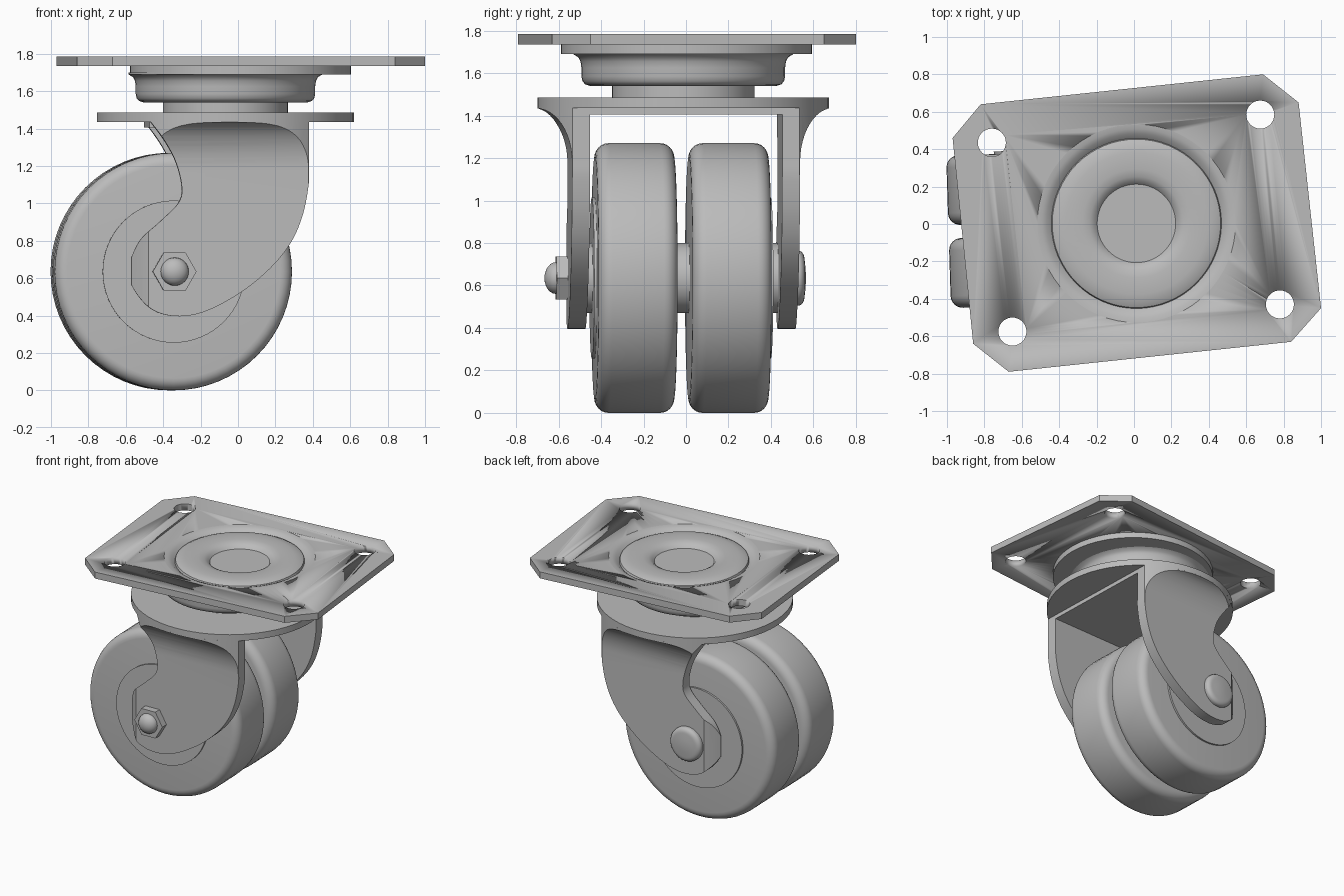
import bpy, bmesh, math
from mathutils import Matrix, Vector

if "Cube" in bpy.data.objects:
    bpy.data.objects.remove(bpy.data.objects["Cube"])

STEEL = (0.5, 0.5, 0.5, 1)
mat = bpy.data.materials.new("grey")
mat.use_nodes = True
mat.diffuse_color = STEEL
mat.node_tree.nodes["Principled BSDF"].inputs["Base Color"].default_value = STEEL

# The swivelling lower half is turned slightly about its pivot
FORK = Matrix.Translation((-0.067, -0.013, 0)) @ Matrix.Rotation(math.radians(1.8), 4, 'Z')
PLATE = Matrix.Translation((0.013, 0.003, 0))
AXLE = FORK @ Matrix.Translation((-0.29, 0, 0.635))
TO_Y = Matrix.Rotation(-math.pi / 2, 4, 'X')    # lathe axis z becomes +y
TO_NEG_Y = Matrix.Rotation(math.pi / 2, 4, 'X')  # lathe axis z becomes -y


def finish(bm, name, matrix):
    """Turn a bmesh into a shaded object with sharp edges kept."""
    bmesh.ops.remove_doubles(bm, verts=bm.verts, dist=1e-5)
    bmesh.ops.recalc_face_normals(bm, faces=bm.faces)
    for f in bm.faces:
        f.smooth = True
    for e in bm.edges:
        e.smooth = e.calc_face_angle(0) < 0.6
    me = bpy.data.meshes.new(name)
    bm.to_mesh(me)
    bm.free()
    me.materials.append(mat)
    ob = bpy.data.objects.new(name, me)
    bpy.context.collection.objects.link(ob)
    ob.matrix_world = matrix
    return ob


def lathe(name, profile, matrix, steps=64):
    """Spin (radius, height) points about the local z axis."""
    bm = bmesh.new()
    vs = [bm.verts.new((r, 0, h)) for r, h in profile]
    es = [bm.edges.new(p) for p in zip(vs, vs[1:])]
    bmesh.ops.spin(bm, geom=vs + es, cent=(0, 0, 0), axis=(0, 0, 1),
                   angle=2 * math.pi, steps=steps, use_merge=True)
    return finish(bm, name, matrix)


def disc(name, r, low, high, matrix, steps=64):
    return lathe(name, [(0, low), (r, low), (r, high), (0, high)], matrix, steps)


def prism(name, points, offset, matrix):
    """Extrude a closed outline of 3D points."""
    bm = bmesh.new()
    face = bm.faces.new([bm.verts.new(p) for p in points])
    out = bmesh.ops.extrude_face_region(bm, geom=[face], use_keep_orig=True)
    moved = [g for g in out["geom"] if isinstance(g, bmesh.types.BMVert)]
    bmesh.ops.translate(bm, verts=moved, vec=offset)
    return finish(bm, name, matrix)


def boolean(ob, cutter, operation):
    """Apply a boolean and discard the cutter."""
    mod = ob.modifiers.new("cut", 'BOOLEAN')
    mod.object, mod.operation, mod.solver = cutter, operation, 'EXACT'
    cutter.hide_render = True
    bpy.context.view_layer.update()
    graph = bpy.context.evaluated_depsgraph_get()
    me = bpy.data.meshes.new_from_object(ob.evaluated_get(graph))
    ob.modifiers.clear()
    ob.data = me
    bpy.data.objects.remove(cutter)


def smooth_path(points, steps=5):
    """Catmull-Rom curve through the points."""
    p = [Vector(q) for q in points]
    p = [2 * p[0] - p[1]] + p + [2 * p[-1] - p[-2]]
    out = []
    for a, b, c, d in zip(p, p[1:], p[2:], p[3:]):
        for i in range(steps):
            t = i / steps
            out.append(0.5 * (2 * b + (c - a) * t + (2 * a - 5 * b + 4 * c - d) * t * t
                              + (3 * b - a - 3 * c + d) * t ** 3))
    return out + [p[-2]]


# Top plate: chamfered rectangle with four bolt holes and a round opening
corners = [(-0.82, 0.64), (0.69, 0.8), (0.88, 0.65), (1.0, -0.45),
           (0.84, -0.63), (-0.67, -0.79), (-0.86, -0.64), (-0.97, 0.46)]
plate = prism("top_plate", [(x, y, 1.735) for x, y in corners], (0, 0, 0.05), Matrix())
for x, y in [(-0.76, 0.435), (0.675, 0.585), (0.78, -0.43), (-0.65, -0.575)]:
    hole = disc("hole_cutter", 0.075, 1.6, 1.9, Matrix.Translation((x, y, 0)), 32)
    boolean(plate, hole, 'DIFFERENCE')
boolean(plate, disc("dish_cutter", 0.53, 1.6, 1.9, PLATE), 'DIFFERENCE')

# Dished centre with a raised ring around the king pin
lathe("plate_dish", [(0.53, 1.735), (0.53, 1.785), (0.505, 1.782), (0.48, 1.772),
                     (0.455, 1.75), (0.45, 1.765), (0.425, 1.777), (0.38, 1.784),
                     (0.29, 1.784), (0.25, 1.777), (0.225, 1.763), (0.21, 1.745),
                     (0, 1.745)], PLATE)
disc("swivel_flange", 0.591, 1.69, 1.735, PLATE)

# Bearing cup and neck
lathe("bearing_cup", [(0, 1.54), (0.44, 1.54), (0.462, 1.547), (0.475, 1.562),
                      (0.48, 1.585), (0.48, 1.625), (0.484, 1.655), (0.495, 1.675),
                      (0.52, 1.69), (0.52, 1.7), (0, 1.7)], FORK)
disc("swivel_neck", 0.335, 1.48, 1.545, FORK)

# Fork crown
disc("fork_crown", 0.6875, 1.436, 1.485, FORK)
prism("fork_bridge", [(-0.42, -0.47, 1.405), (0.43, -0.47, 1.405),
                      (0.43, 0.47, 1.405), (-0.42, 0.47, 1.405)], (0, 0, 0.034), FORK)

# Fork legs: curved side outline trimmed by a flared section and the crown rim
outline = smooth_path([(-0.42, 1.44), (-0.34, 1.33), (-0.28, 1.215), (-0.25, 1.085),
                       (-0.27, 1.0), (-0.37, 0.9), (-0.475, 0.8), (-0.53, 0.66),
                       (-0.513, 0.555), (-0.42, 0.44), (-0.29, 0.397), (-0.13, 0.42),
                       (0.06, 0.52), (0.22, 0.65), (0.33, 0.785), (0.396, 0.935),
                       (0.428, 1.1), (0.43, 1.2)]) + [Vector((0.43, 1.44))]
flare = [(0.70 - 0.163 * math.cos(t), 1.18 + 0.255 * math.sin(t))
         for t in [math.pi / 2 * i / 12 for i in range(13)]]
section = [(0.453, 1.5), (0.453, 0.2), (0.537, 0.2)] + flare + [(0.8, 1.435), (0.8, 1.5)]
for side, name in ((-1, "front_leg"), (1, "back_leg")):
    leg = prism(name, [(x, side * 0.4, z) for x, z in outline], (0, side * 0.35, 0), FORK)
    cut = prism("section_cutter", [(-1, side * y, z) for y, z in section], (2, 0, 0), FORK)
    boolean(leg, cut, 'INTERSECT')
    boolean(leg, disc("rim_cutter", 0.687, 0, 2, FORK, 96), 'INTERSECT')
    bm = bmesh.new()
    bm.from_mesh(leg.data)
    bpy.data.objects.remove(leg)
    finish(bm, name, FORK)

# Twin wheels with rounded shoulders, and a hub disc on each outer side
INNER, OUTER, RADIUS, ROUND = 0.035, 0.408, 0.635, 0.065
arc = [math.pi / 2 * i / 6 for i in range(7)]
tyre = [(0, INNER)]
tyre += [(RADIUS - ROUND + ROUND * math.sin(t), INNER + ROUND - ROUND * math.cos(t)) for t in arc]
tyre += [(RADIUS - ROUND + ROUND * math.cos(t), OUTER - ROUND + ROUND * math.sin(t)) for t in arc]
tyre += [(0, OUTER)]
for name, turn in (("front", TO_NEG_Y), ("back", TO_Y)):
    lathe(name + "_wheel", tyre, AXLE @ turn)
    disc(name + "_hub", 0.38, 0.38, 0.422, AXLE @ turn)

# Axle sleeve, hex nut with domed bolt end, and domed bolt head
disc("axle_sleeve", 0.165, -0.46, 0.46, AXLE @ TO_Y, 48)
disc("axle_nut", 0.117, 0.53, 0.59, AXLE @ TO_NEG_Y, 6)
lathe("bolt_end", [(0, 0.58), (0.075, 0.58)]
      + [(0.075 * math.cos(t), 0.59 + 0.055 * math.sin(t)) for t in arc], AXLE @ TO_NEG_Y, 32)
lathe("bolt_head", [(0, 0.53), (0.13, 0.53)]
      + [(0.09 + 0.04 * math.cos(t), 0.55 + 0.03 * math.sin(t)) for t in arc]
      + [(0.05, 0.585), (0, 0.587)], AXLE @ TO_Y, 40)
